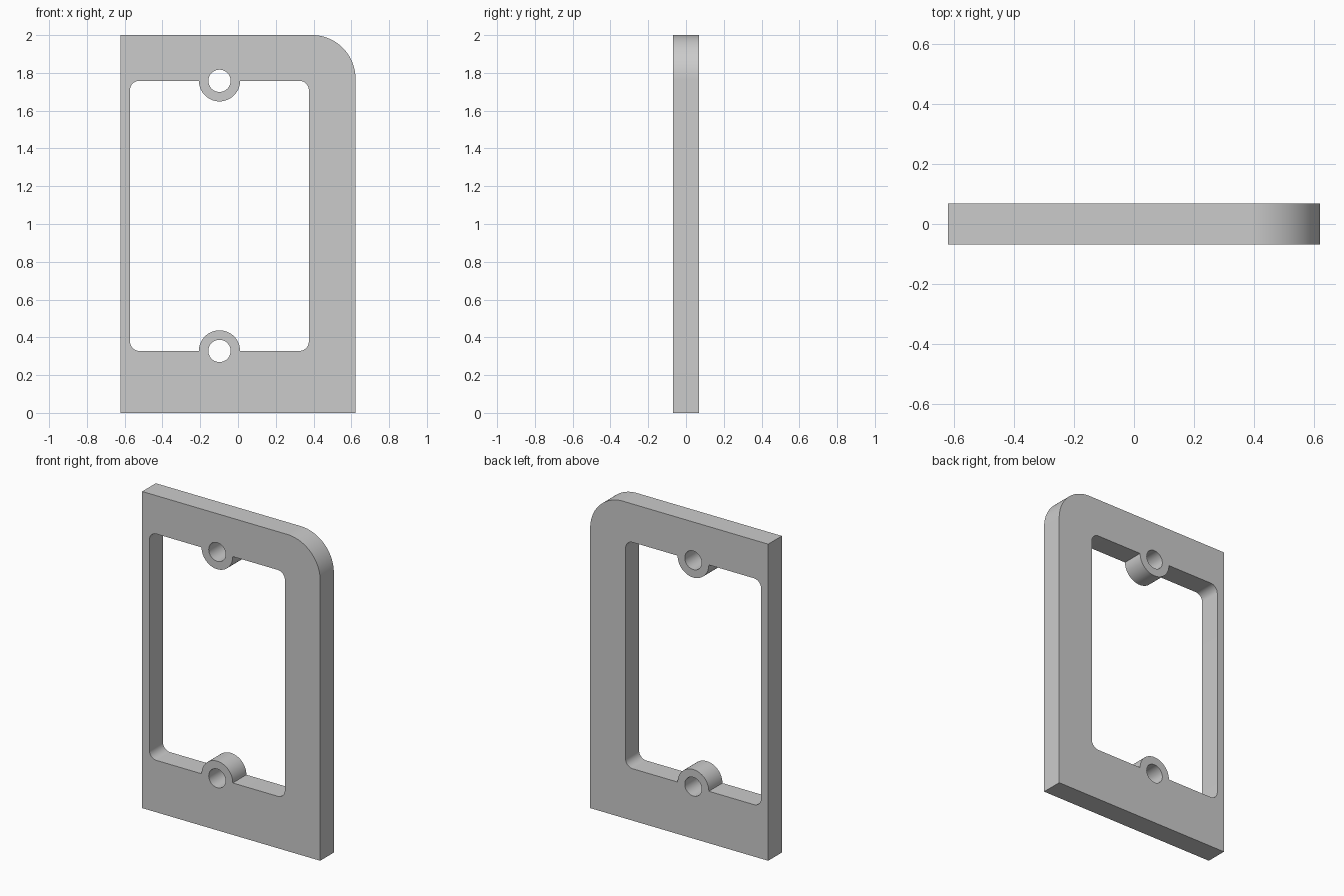
import bpy
import bmesh
from math import sin, cos, pi, radians

cube = bpy.data.objects.get("Cube")
if cube:
    bpy.data.objects.remove(cube, do_unlink=True)

HALF_WIDTH, HEIGHT, HALF_DEPTH = 0.622, 2.0, 0.068
LEFT, RIGHT, BOTTOM, TOP = -0.572, 0.375, 0.328, 1.758   # window opening
CORNER, BIG_CORNER = 0.05, 0.23
BOSS_X, BOSS_R, HOLE_R = -0.098, 0.109, 0.059


def arc(cx, cz, r, start, end, steps):
    """Points on an arc, angles in degrees."""
    angles = [radians(start + (end - start) * i / steps) for i in range(steps + 1)]
    return [(cx + r * cos(a), cz + r * sin(a)) for a in angles]


# Plate outline with one large rounded corner
outline = [(-HALF_WIDTH, 0), (HALF_WIDTH, 0)]
outline += arc(HALF_WIDTH - BIG_CORNER, HEIGHT - BIG_CORNER, BIG_CORNER, 0, 90, 24)
outline += [(-HALF_WIDTH, HEIGHT)]

# Window with rounded corners, interrupted by a half-round boss at each end
c = CORNER
window = arc(LEFT + c, BOTTOM + c, c, 180, 270, 10)
window += arc(BOSS_X, BOTTOM, BOSS_R, 180, 0, 32)
window += arc(RIGHT - c, BOTTOM + c, c, 270, 360, 10)
window += arc(RIGHT - c, TOP - c, c, 0, 90, 10)
window += arc(BOSS_X, TOP, BOSS_R, 0, -180, 32)
window += arc(LEFT + c, TOP - c, c, 90, 180, 10)

# Screw holes through the bosses
holes = [arc(BOSS_X, z, HOLE_R, 0, 360, 40)[:-1] for z in (BOTTOM, TOP)]

# Filled and extruded profile
curve = bpy.data.curves.new("frame_profile", "CURVE")
curve.dimensions = "2D"
curve.fill_mode = "BOTH"
curve.extrude = HALF_DEPTH
for loop in [outline, window] + holes:
    spline = curve.splines.new("POLY")
    spline.points.add(len(loop) - 1)
    for point, (x, z) in zip(spline.points, loop):
        point.co = (x, z, 0, 1)
    spline.use_cyclic_u = True

frame = bpy.data.objects.new("mounting_frame", curve)
bpy.context.collection.objects.link(frame)
frame.rotation_euler.x = pi / 2
bpy.ops.object.select_all(action="DESELECT")
frame.select_set(True)
bpy.context.view_layer.objects.active = frame
bpy.ops.object.convert(target="MESH")
frame = bpy.context.object
bpy.ops.object.transform_apply(location=False, rotation=True, scale=False)

# Weld walls to faces and make normals consistent
bm = bmesh.new()
bm.from_mesh(frame.data)
bmesh.ops.remove_doubles(bm, verts=bm.verts, dist=0.0001)
bmesh.ops.recalc_face_normals(bm, faces=bm.faces)
bm.to_mesh(frame.data)
bm.free()
bpy.ops.object.shade_smooth_by_angle(angle=radians(30))

# Plain grey finish
grey = bpy.data.materials.new("light_grey")
grey.use_nodes = True
colour = (0.6, 0.6, 0.6, 1)
grey.diffuse_color = colour
grey.node_tree.nodes["Principled BSDF"].inputs["Base Color"].default_value = colour
frame.data.materials.clear()
frame.data.materials.append(grey)
